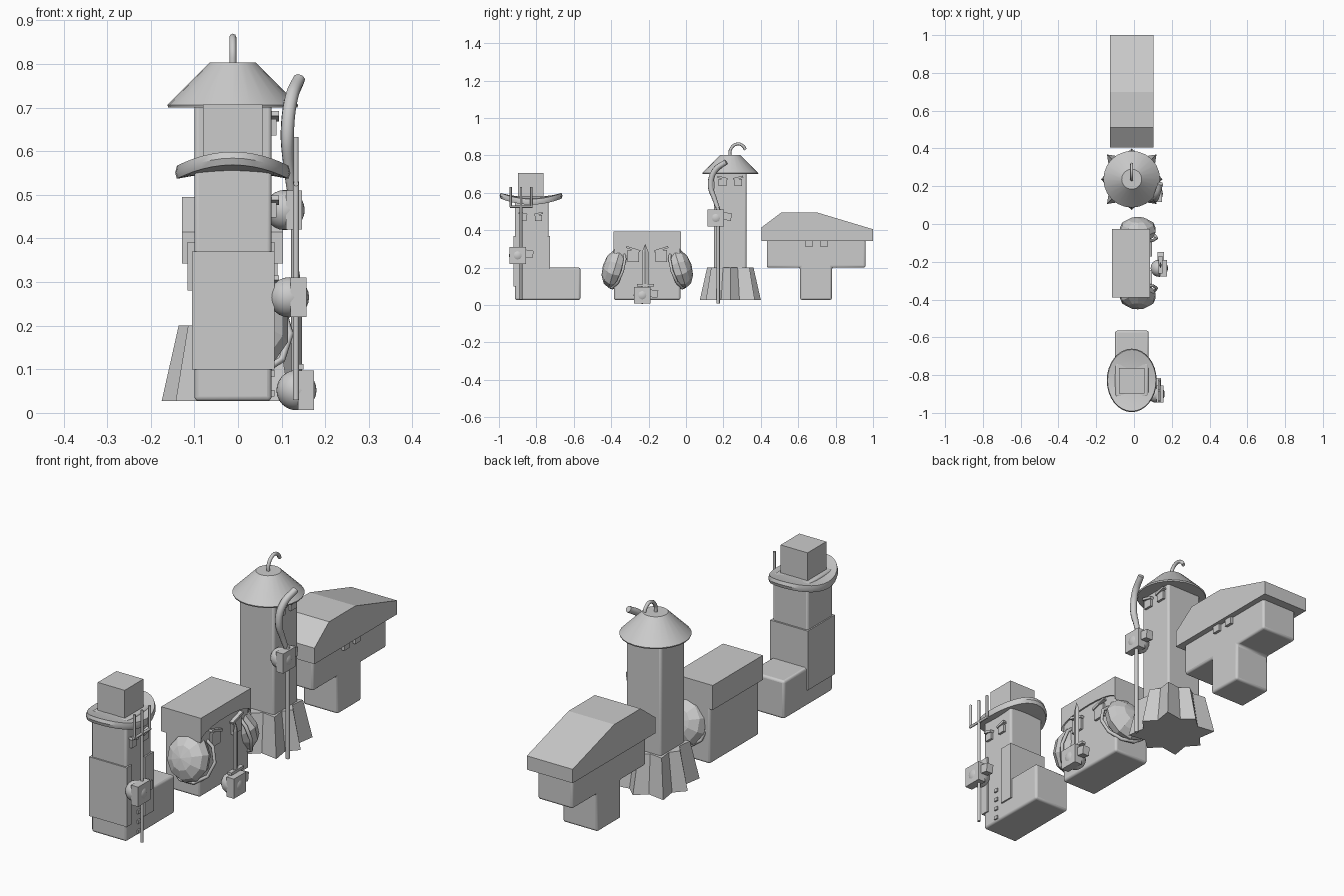
import bpy, bmesh
from math import cos, sin, pi, radians
from mathutils import Matrix

if "Cube" in bpy.data.objects:
    bpy.data.objects.remove(bpy.data.objects["Cube"])


def finish(name, bm, bevel=0.0, smooth=False):
    bmesh.ops.recalc_face_normals(bm, faces=bm.faces)
    me = bpy.data.meshes.new(name)
    bm.to_mesh(me)
    bm.free()
    ob = bpy.data.objects.new(name, me)
    bpy.context.collection.objects.link(ob)
    if bevel:
        m = ob.modifiers.new("bevel", 'BEVEL')
        m.width, m.segments, m.limit_method = bevel, 3, 'ANGLE'
    if smooth or bevel:
        bpy.context.view_layer.objects.active = ob
        ob.select_set(True)
        bpy.ops.object.shade_smooth_by_angle(angle=radians(35))
        ob.select_set(False)
    return ob


def box(name, x, y, z, bevel=0.0, tilt=0.0):
    """Box from (min, max) ranges, optionally tilted about its own x axis."""
    bm = bmesh.new()
    bmesh.ops.create_cube(bm, size=1)
    bm.transform(Matrix.Translation([(a + b) / 2 for a, b in (x, y, z)])
                 @ Matrix.Rotation(tilt, 4, 'X')
                 @ Matrix.Diagonal((x[1] - x[0], y[1] - y[0], z[1] - z[0], 1)))
    return finish(name, bm, bevel)


def slab(name, outline, x, bevel=0.0):
    """Extrude a (y, z) outline along x."""
    bm = bmesh.new()
    face = bm.faces.new([bm.verts.new((x[0], p, q)) for p, q in outline])
    ext = bmesh.ops.extrude_face_region(bm, geom=[face])
    bmesh.ops.translate(bm, vec=(x[1] - x[0], 0, 0),
                        verts=[v for v in ext['geom'] if isinstance(v, bmesh.types.BMVert)])
    return finish(name, bm, bevel)


def loft(name, rings, smooth=False):
    """Join rings of points and cap the ends."""
    bm = bmesh.new()
    vs = [[bm.verts.new(p) for p in r] for r in rings]
    n = len(vs[0])
    for a, b in zip(vs, vs[1:]):
        for i in range(n):
            bm.faces.new((a[i], a[(i + 1) % n], b[(i + 1) % n], b[i]))
    bm.faces.new(vs[0])
    bm.faces.new(vs[-1])
    return finish(name, bm, smooth=smooth)


def tube(name, pts, r, res=2, closed=False, kind='POLY', radii=None):
    cu = bpy.data.curves.new(name, 'CURVE')
    cu.dimensions, cu.bevel_depth, cu.bevel_resolution, cu.use_fill_caps = '3D', r, res, True
    sp = cu.splines.new(kind)
    if kind == 'BEZIER':
        sp.bezier_points.add(len(pts) - 1)
        for i, (b, p) in enumerate(zip(sp.bezier_points, pts)):
            b.co, b.handle_left_type, b.handle_right_type = p, 'AUTO', 'AUTO'
            b.radius = radii[i] if radii else 1
        sp.resolution_u = 6
    else:
        sp.points.add(len(pts) - 1)
        for b, p in zip(sp.points, pts):
            b.co = (*p, 1)
    sp.use_cyclic_u = closed
    ob = bpy.data.objects.new(name, cu)
    bpy.context.collection.objects.link(ob)
    return ob


def face(owner, y, z, gap, w, h, x=0.07, slope=0.25):
    """Pair of eyes with slanted brows."""
    for s, side in ((-1, "left"), (1, "right")):
        c = y + s * gap
        box(f"{owner}_{side}_eye", (x, x + 0.018), (c - w / 2, c + w / 2), (z - h / 2, z + h / 2))
        box(f"{owner}_{side}_brow", (x, x + 0.024), (c - w * .65, c + w * .65),
            (z + h / 2, z + h / 2 + 0.011), tilt=s * slope)


def hand(owner, x, y, z):
    """Blocky fist with round back and a thumb."""
    box(owner + "_fist", (x, x + 0.037), (y - 0.044, y + 0.044), (z - 0.045, z + 0.045))
    box(owner + "_thumb", (x - 0.012, x + 0.022), (y + 0.04, y + 0.083), (z - 0.012, z + 0.028),
        tilt=-0.15)
    bm = bmesh.new()
    bmesh.ops.create_uvsphere(bm, u_segments=20, v_segments=12, radius=0.046)
    bm.transform(Matrix.Translation((x - 0.003, y, z)))
    finish(owner + "_palm", bm, smooth=True)


BX = (-0.1, 0.077)      # common body depth
CX = -0.012             # common centre line

# Farmer: L-shaped body, open vest, shirt buttons
slab("farmer_body", [(-.915, .027), (-.565, .027), (-.565, .2), (-.735, .2), (-.735, .58), (-.915, .58)],
     BX, 0.01)
box("vest_shell", (-.106, .07), (-.922, -.727), (.1, .37))
box("vest_front_left", (.06, .084), (-.922, -.885), (.1, .37))
box("vest_front_right", (.06, .084), (-.792, -.727), (.1, .37))
for i in range(4):
    z = .045 + i * .045
    box(f"shirt_button_{i}", (.07, .084), (-.838, -.82), (z - .008, z + .008))
face("farmer", -.83, .465, .042, .036, .034)

# Farmer hat: saddle-shaped brim and square crown
N = 32


def brim_ring(k, dz):
    return [(CX + .132 * k * cos(t), -.828 + .168 * k * sin(t),
             .56 + dz + k * k * (.024 * sin(t) ** 2 - .010 * cos(t) ** 2))
            for t in (2 * pi * i / N for i in range(N))]


loft("hat_brim", [brim_ring(.3, -.012), brim_ring(.7, -.012), brim_ring(.97, -.014), brim_ring(1, 0),
                  brim_ring(.97, .016), brim_ring(.7, .016), brim_ring(.3, .016)], smooth=True)
box("hat_crown", (-.08, .056), (-.897, -.762), (.56, .707))

# Pitchfork
hand("farmer", .12, -.9, .265)
tube("fork_shaft", [(.133, -.882, .03), (.133, -.882, .53)], .007)
tube("fork_crossbar", [(.133, -.942, .525), (.133, -.822, .525)], .006)
for i, y in enumerate((-.937, -.882, -.827)):
    tube(f"fork_prong_{i}", [(.133, y, .525), (.133, y, .632)], .006)

# Knight: square body, helmet with arched brow
KY = -.207
box("knight_body", BX, (-.385, -.03), (.027, .38), 0.01)
box("helmet_shell", (-.116, .072), (-.388, -.027), (.28, .392))
arch = [(KY + .178 * cos(pi * i / 10), .29 + .04 * sin(pi * i / 10)) for i in range(11)]
slab("helmet_front", [(-.388, .392), (-.388, .28)] + arch[::-1] + [(-.027, .28), (-.027, .392)], (.07, .084))
face("knight", KY, .262, .075, .06, .062, slope=.3)

# Knight pauldrons: faceted domes with rims, mirrored left and right
for s, side in ((-1, "left"), (1, "right")):
    tilt = Matrix.Translation((.02, KY + s * .175, .195)) @ Matrix.Rotation(s * .3, 4, 'X')
    bm = bmesh.new()
    bmesh.ops.create_uvsphere(bm, u_segments=10, v_segments=6, radius=1)
    bm.transform(tilt @ Matrix.Diagonal((.1, .065, .108, 1)) @ Matrix.Rotation(pi / 2, 4, 'X'))
    finish(f"pauldron_{side}", bm)
    ring = [tilt @ Matrix.Translation((.1 * cos(t), -s * (.01 + .035 * max(0, cos(t))), .108 * sin(t)))
            for t in (2 * pi * i / 10 for i in range(10))]
    tube(f"pauldron_rim_{side}", [m.translation for m in ring], .008, 1, True)

# Sword
hand("knight", .137, -.234, .052)
box("sword_guard", (.13, .15), (-.262, -.17), (.1, .112))
loft("sword_blade", [[(.14 + dx * k, -.218 + dy * k, z)
                      for dx, dy in ((.007, 0), (0, .017), (-.007, 0), (0, -.017))]
                     for k, z in ((1, .06), (1, .285), (.05, .325))])

# Wizard: tower body with pleated skirt
WY = .237
box("wizard_body", BX, (.15, .323), (.027, .72), 0.01)


def star(r_axis, r_diag, r_valley, z):
    rad = (r_axis, r_valley, r_diag, r_valley)
    return [(CX + rad[i % 4] * cos(i * pi / 8), WY + rad[i % 4] * sin(i * pi / 8), z) for i in range(16)]


loft("wizard_skirt", [star(.163, .185, .128, .027), star(.124, .145, .102, .2)])
face("wizard", WY, .655, .042, .042, .038)

# Wizard hat with hooked tip
loft("wizard_hat", [[(CX + r * cos(2 * pi * i / 24), WY + r * sin(2 * pi * i / 24), z) for i in range(24)]
                    for r, z in ((.148, .7), (.15, .706), (.053, .803))], smooth=True)
tube("hat_hook", [(CX, .235, .79), (CX, .24, .835), (CX, .275, .861), (CX, .305, .85), (CX, .318, .83)],
     .008, kind='BEZIER')

# Wizard staff with curved head
hand("wizard", .11, .16, .465)
tube("staff_shaft", [(.131, .172, .008), (.131, .172, .52)], .009)
tube("staff_head", [(.125, .18, .49), (.117, .155, .56), (.113, .132, .64), (.122, .155, .72), (.14, .215, .765)],
     .016, 2, kind='BEZIER', radii=[.65, .8, 1, 1, .9])

# Hooded T-shaped figure
slab("hooded_body", [(.61, .027), (.78, .027), (.78, .2), (.96, .2), (.96, .4), (.432, .4), (.432, .2), (.61, .2)],
     BX, 0.01)
slab("hood", [(.404, .342), (1, .342), (1, .405), (.7, .495), (.51, .495), (.404, .415)], (-.128, .103))
for s, side in ((-1, "left"), (1, "right")):
    c = .697 + s * .04
    box(f"hooded_{side}_eye", (.07, .09), (c - .019, c + .019), (.31, .343))
